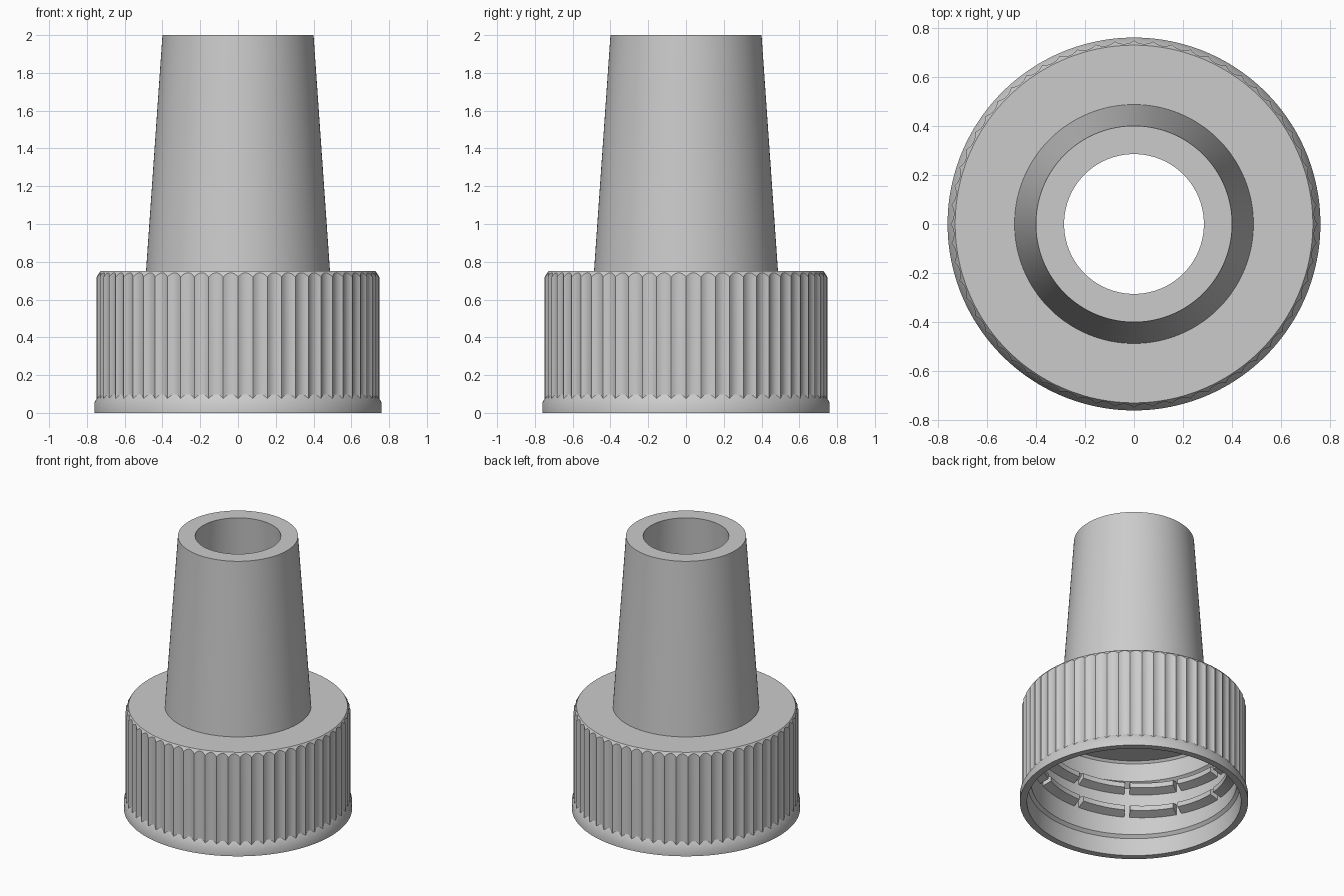
import bpy, bmesh
from math import sin, cos, pi, radians

if "Cube" in bpy.data.objects:
    bpy.data.objects.remove(bpy.data.objects["Cube"])

FLUTES, STEPS = 60, 8
N = FLUTES * STEPS
RIDGE, DEPTH = 0.748, 0.013


def flute_radius(i):
    # concave scallop between two sharp ridges
    t = (i % STEPS) / STEPS
    return RIDGE - DEPTH * 4 * t * (1 - t)


def flute_bottom(i):
    # the flute dies into the conical top of the foot flange
    r = flute_radius(i)
    return r, 0.055 + (0.76 - r) * 1.75


def flute_top(i):
    # the flute dies into the rounded shoulder
    r = flute_radius(i)
    return r, 0.742 - (r - 0.735) * 1.7


def finish(bm, name, angle=30):
    bmesh.ops.recalc_face_normals(bm, faces=bm.faces)
    me = bpy.data.meshes.new(name)
    bm.to_mesh(me)
    bm.free()
    ob = bpy.data.objects.new(name, me)
    bpy.context.collection.objects.link(ob)
    bpy.ops.object.select_all(action='DESELECT')
    ob.select_set(True)
    bpy.context.view_layer.objects.active = ob
    bpy.ops.object.shade_smooth_by_angle(angle=radians(angle))
    return ob


def lathe(name, profile):
    # closed profile; an entry is (r, z) or a function of the angular index
    bm = bmesh.new()
    rings = []
    for p in profile:
        ring = []
        for i in range(N):
            r, z = p(i) if callable(p) else p
            a = 2 * pi * i / N
            ring.append(bm.verts.new((r * cos(a), r * sin(a), z)))
        rings.append(ring)
    for k, a in enumerate(rings):
        b = rings[(k + 1) % len(rings)]
        for i in range(N):
            j = (i + 1) % N
            bm.faces.new((a[i], a[j], b[j], b[i]))
    return finish(bm, name)


# Cap and tapered spout, one hollow shell
lathe("cap_with_spout", [
    (0.713, 0.0), (0.76, 0.0), (0.76, 0.055),           # foot flange
    flute_bottom, flute_top,                            # fluted grip
    (0.729, 0.75), (0.487, 0.75),                       # shoulder
    (0.40, 2.0), (0.285, 2.0),                          # spout rim
    (0.37, 0.68),                                       # bore
    (0.63, 0.68), (0.645, 0.665), (0.645, 0.53),        # seal seat
    (0.685, 0.50), (0.685, 0.145), (0.705, 0.125),      # thread wall
])


# Interrupted helical thread inside the cap
def thread(name, turns=2, per_turn=12, z0=0.20, pitch=0.175):
    bm = bmesh.new()
    section = [(0.70, -0.045), (0.625, -0.018), (0.625, 0.018), (0.70, 0.045)]
    gap, sub = radians(3), 8
    for s in range(turns * per_turn):
        start = 2 * pi * s / per_turn - radians(6) + gap / 2
        span = 2 * pi / per_turn - gap
        rings = []
        for k in range(sub + 1):
            a = start + span * k / sub
            z = z0 + pitch * (s + k / sub) / per_turn
            rings.append([bm.verts.new((r * cos(a), r * sin(a), z + dz))
                          for r, dz in section])
        for a, b in zip(rings, rings[1:]):
            for i in range(4):
                j = (i + 1) % 4
                bm.faces.new((a[i], a[j], b[j], b[i]))
        bm.faces.new(rings[0])
        bm.faces.new(rings[-1])
    return finish(bm, name)


thread("inner_thread")
